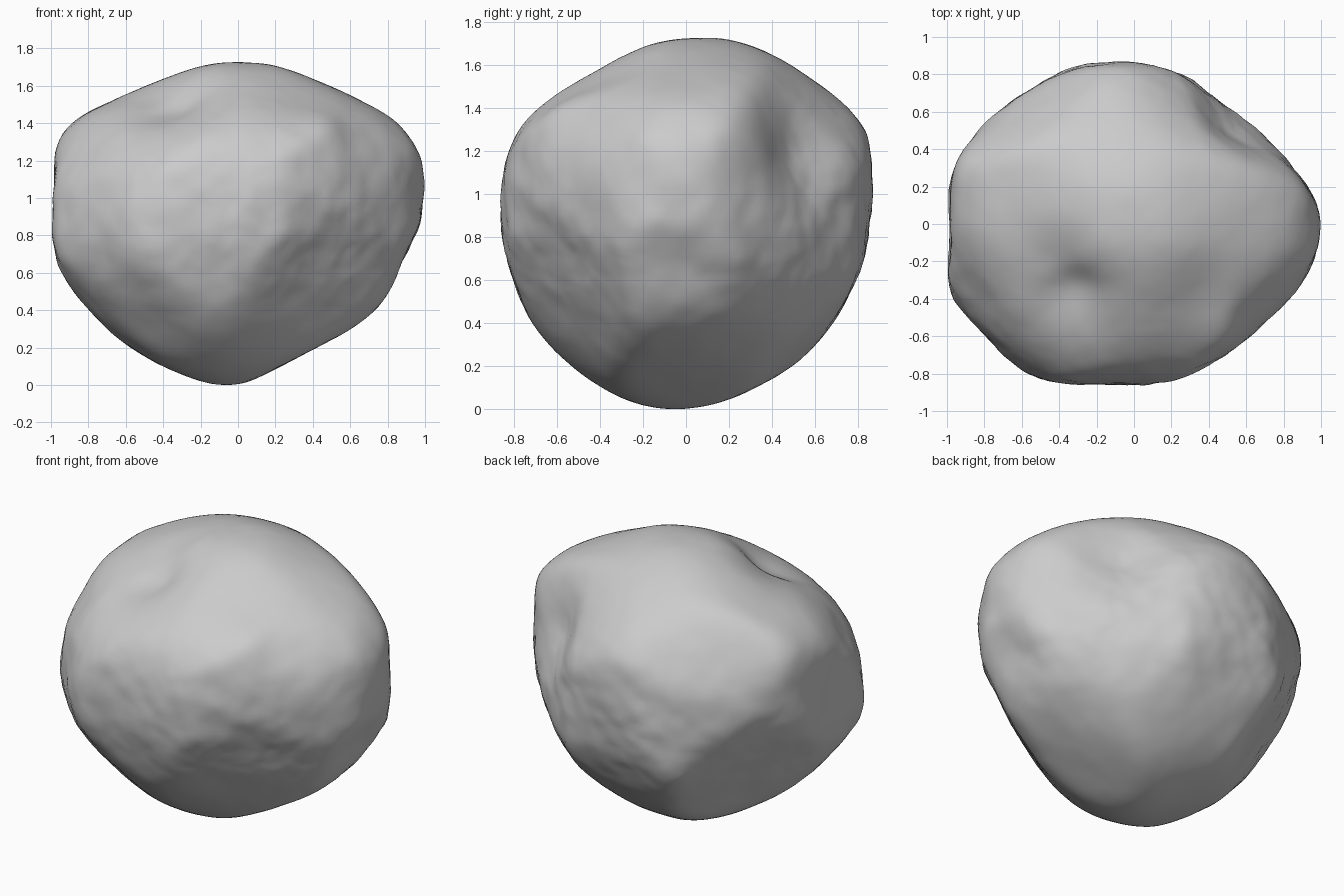
import bpy
import bmesh
from math import radians, sin, cos, atan2, tau, exp
from mathutils import Vector, noise

if "Cube" in bpy.data.objects:
    bpy.data.objects.remove(bpy.data.objects["Cube"], do_unlink=True)

# Outline profiles: (azimuth, elevation) of the outline plane's normal,
# then the radius about the core at even steps around that plane
PROFILES = [
    (-90, 0, [1.0, .97, .84, .76, .73, .73, .75, .83, 1.0,
              .99, 1.01, .98, .99, 1.01, .98, .96, .94, .93]),
    (0, 0, [.86, .88, .8, .77, .74, .72, .73, .77, .83,
            .86, .87, .92, .97, 1.0, .98, .94, .89, .87]),
    (-90, 90, [1.0, .9, .84, .81, .84, .87, .89, .93, 1.0,
               .99, 1.06, 1.03, .95, .87, .86, .85, .9, .94]),
    (-45, 20, [.84, .79, .76, .76, .76, .76, .8, .87, .91,
               .98, 1.0, .95, .97, .98, .9, .89, .91, .88]),
    (135, 20, [.97, .88, .77, .72, .72, .75, .8, .88, .91,
               .84, .87, .91, .91, .95, .97, .99, 1.01, 1.03]),
    (45, -20, [.94, .87, .83, .78, .75, .74, .78, .88, .91,
               .86, .81, .82, .9, .99, .99, .96, .88, .9]),
]

# Hollows and flats: direction from the core, depth, angular spread
HOLLOWS = [
    (Vector((-.32, -.26, .42)), .15, .35),
    (Vector((.5, .48, .16)), .11, .3),
    (Vector((-1, -.08, .05)), .03, .16),
    (Vector((.5, -.5, .5)), .09, .4),
    (Vector((.5, .5, -.5)), .03, .35),
]
CORE_HEIGHT = 1.0
SHARPNESS = 70


def plane_axes(azimuth, elevation):
    a, e = radians(azimuth), radians(elevation)
    normal = Vector((cos(e) * cos(a), cos(e) * sin(a), sin(e)))
    right = Vector((-sin(a), cos(a), 0))
    return right, normal.cross(right)


def closed_spline(values, angle):
    """Smooth periodic interpolation of evenly spaced values."""
    count = len(values)
    place = (angle % tau) / tau * count
    i, t = int(place), place % 1
    a, b, c, d = (values[(i + k) % count] for k in (-1, 0, 1, 2))
    return b + t / 2 * (c - a + t * (2 * a - 5 * b + 4 * c - d
                                     + t * (3 * (b - c) + d - a)))


OUTLINES = [(*plane_axes(a, e), radii) for a, e, radii in PROFILES]


def rock_radius(direction):
    # Soft intersection of the outlines, each swept along its normal
    total = 0
    for right, up, radii in OUTLINES:
        x, y = direction.dot(right), direction.dot(up)
        reach = closed_spline(radii, atan2(y, x))
        total += (Vector((x, y)).length / reach) ** SHARPNESS
    radius = 1.014 * total ** (-1 / SHARPNESS)
    for centre, depth, spread in HOLLOWS:
        radius -= depth * exp(-(direction.angle(centre) / spread) ** 2)
    return radius


def roughness(direction):
    # Worn, lumpy sides and a smoother crown and underside
    side = exp(-((direction.z + .15) / .5) ** 2)
    lumps = noise.fractal(direction * 4.5 + Vector((3, 1, 2)), 1.0, 2.0, 3)
    return .011 * lumps * (.15 + side)


# Boulder body
mesh = bpy.data.meshes.new("boulder")
boulder = bpy.data.objects.new("boulder", mesh)
bpy.context.collection.objects.link(boulder)
bm = bmesh.new()
bmesh.ops.create_icosphere(bm, subdivisions=6, radius=1)
directions = [v.co.normalized() for v in bm.verts]
for vert, direction in zip(bm.verts, directions):
    vert.co = direction * rock_radius(direction)

# Wear the ridges down, then add the surface lumps
for step in range(9):
    bmesh.ops.smooth_vert(bm, verts=bm.verts[:], factor=.5, use_axis_x=True,
                          use_axis_y=True, use_axis_z=True)
for vert, direction in zip(bm.verts, directions):
    vert.co += direction * roughness(direction)
    vert.co.z += CORE_HEIGHT

# Rest the boulder on the ground
lowest = min(v.co.z for v in bm.verts)
bmesh.ops.translate(bm, verts=bm.verts[:], vec=(0, 0, -lowest))
for face in bm.faces:
    face.smooth = True
bm.to_mesh(mesh)
bm.free()

# Plain grey stone
stone = bpy.data.materials.new("grey_stone")
stone.use_nodes = True
colour = (.6, .6, .6, 1)
stone.diffuse_color = colour
shader = stone.node_tree.nodes["Principled BSDF"]
shader.inputs["Base Color"].default_value = colour
shader.inputs["Roughness"].default_value = .9
mesh.materials.append(stone)
